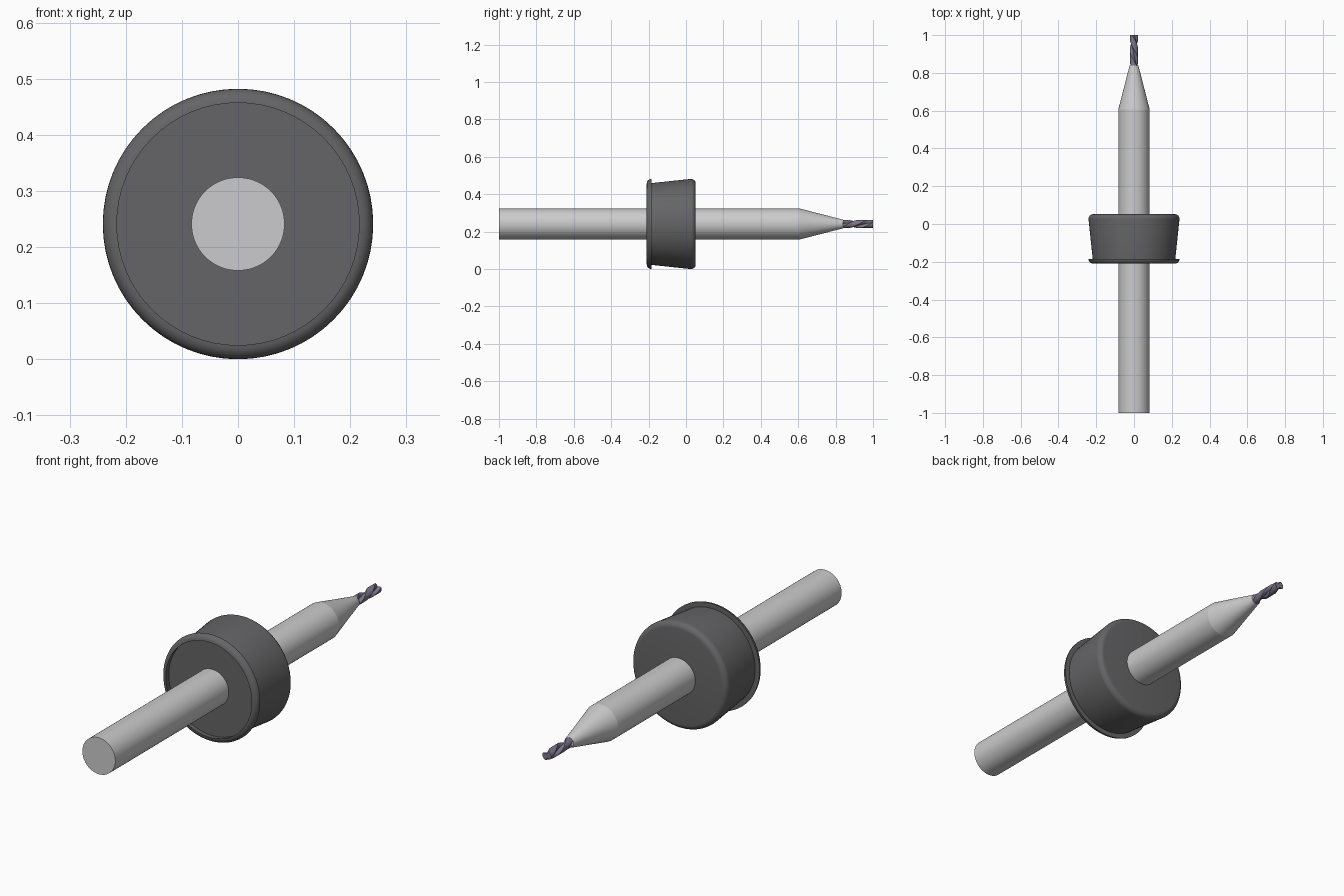
import bpy, bmesh, math

cube = bpy.data.objects.get("Cube")
if cube:
    bpy.data.objects.remove(cube, do_unlink=True)

AXIS_Z = 0.241


def material(name, color):
    m = bpy.data.materials.new(name)
    m.use_nodes = True
    m.diffuse_color = (*color, 1)
    m.node_tree.nodes["Principled BSDF"].inputs["Base Color"].default_value = (*color, 1)
    return m


steel = material("light steel", (0.60, 0.60, 0.61))
rubber = material("dark grey plastic", (0.13, 0.13, 0.135))
carbide = material("violet grey carbide", (0.20, 0.18, 0.25))


def sweep(name, stations, mat, sides=64, shape=lambda a: 1.0, angle=30):
    """Skin rings of (y, radius, twist) along the y axis and cap both ends."""
    bm = bmesh.new()
    rings = []
    for y, radius, twist in stations:
        ring = []
        for i in range(sides):
            a = math.tau * i / sides
            r = radius * shape(a)
            ring.append(bm.verts.new((r * math.cos(a + twist), y,
                                      AXIS_Z + r * math.sin(a + twist))))
        rings.append(ring)
    for lower, upper in zip(rings, rings[1:]):
        for i in range(sides):
            j = (i + 1) % sides
            bm.faces.new((lower[i], lower[j], upper[j], upper[i]))
    bm.faces.new(rings[0])
    bm.faces.new(rings[-1])
    bmesh.ops.recalc_face_normals(bm, faces=bm.faces)
    mesh = bpy.data.meshes.new(name)
    bm.to_mesh(mesh)
    bm.free()
    mesh.materials.append(mat)
    obj = bpy.data.objects.new(name, mesh)
    bpy.context.collection.objects.link(obj)
    bpy.ops.object.select_all(action="DESELECT")
    obj.select_set(True)
    bpy.context.view_layer.objects.active = obj
    bpy.ops.object.shade_smooth_by_angle(angle=math.radians(angle))
    return obj


# Shank with tapered neck
sweep("shank", [(-1, 0.083, 0), (0.607, 0.083, 0)], steel)
sweep("tapered_neck", [(0.607, 0.083, 0), (0.84, 0.023, 0)], steel)

# Depth collar with rounded rims
ROUND, FRONT, BACK, RADIUS = 0.025, -0.21, 0.052, 0.241
arc = [math.pi / 2 * k / 6 for k in range(7)]
front_rim = [(FRONT + ROUND * (1 - math.sin(a)), RADIUS - ROUND * (1 - math.cos(a)), 0)
             for a in reversed(arc)]
back_rim = [(BACK - ROUND * (1 - math.sin(a)), RADIUS - ROUND * (1 - math.cos(a)), 0)
            for a in arc]
sweep("depth_collar", front_rim[::-1] + back_rim[::-1][::-1], rubber)


# Twisted two-flute cutter
def fluted(a):
    return 1 - 0.6 * max(0.0, math.cos(2 * a)) ** 1.5


STEPS = 24
START, END, TURN = 0.835, 1.0, math.radians(250)
sweep("fluted_cutter",
      [(START + (END - START) * k / STEPS, 0.022, TURN * k / STEPS) for k in range(STEPS + 1)],
      carbide, sides=40, shape=fluted, angle=40)
